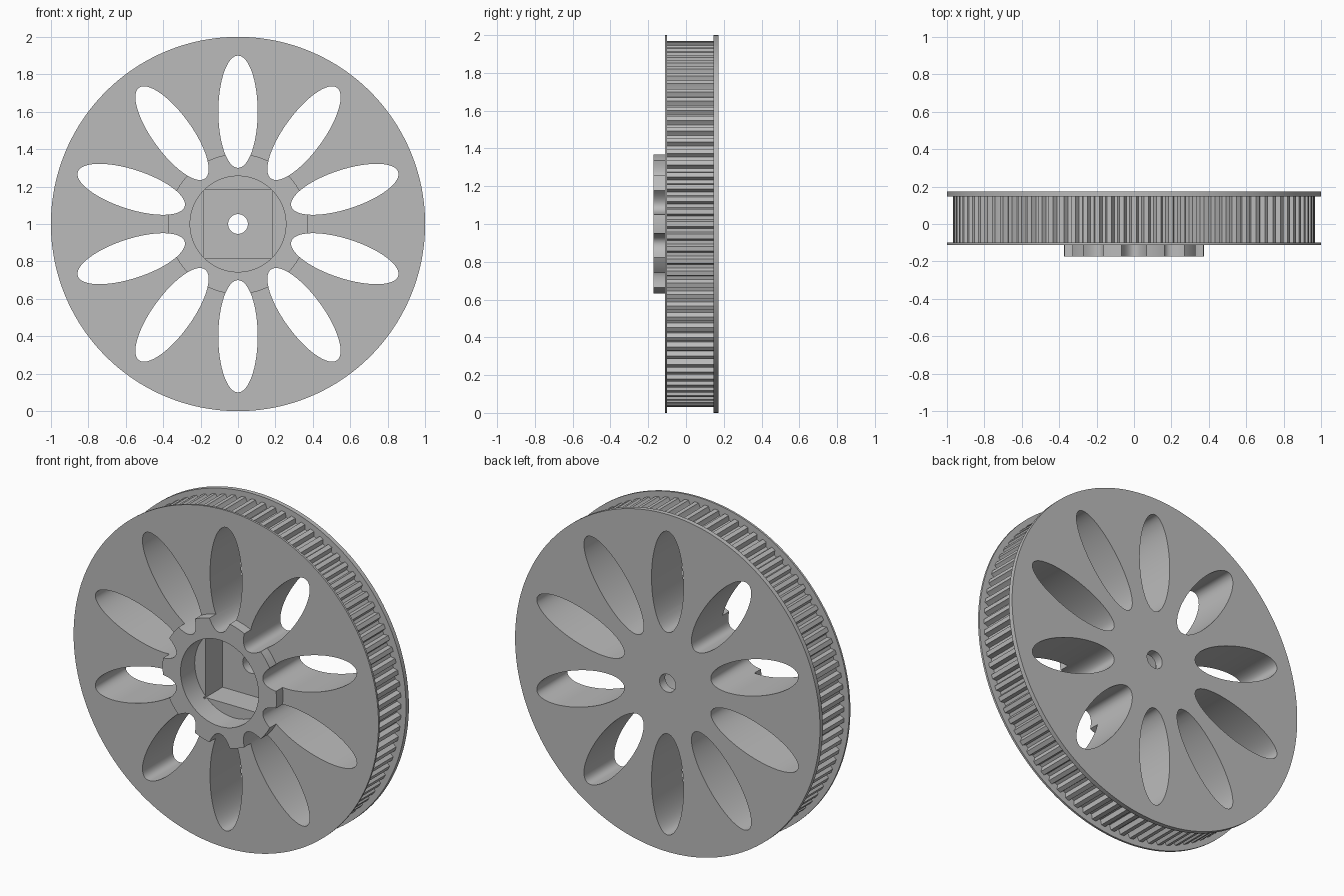
import bpy
import bmesh
from math import cos, sin, pi, radians

cube = bpy.data.objects.get("Cube")
if cube:
    bpy.data.objects.remove(cube, do_unlink=True)

AXLE_Z = 1.0
TEETH = 92
SPOKE_HOLES = 10

grey = bpy.data.materials.new("plain grey")
grey.use_nodes = True
grey.diffuse_color = (0.5, 0.5, 0.5, 1)
grey.node_tree.nodes["Principled BSDF"].inputs["Base Color"].default_value = (0.5, 0.5, 0.5, 1)


def circle(radius, count):
    return [(radius * sin(2 * pi * i / count), radius * cos(2 * pi * i / count))
            for i in range(count)]


def prism(name, outlines, y0, y1):
    """Extrude closed (x, z) outlines around the axle from y0 to y1."""
    bm = bmesh.new()
    for outline in outlines:
        face = bm.faces.new([bm.verts.new((x, y0, z + AXLE_Z)) for x, z in outline])
        side = bmesh.ops.extrude_face_region(bm, geom=[face])["geom"]
        moved = [v for v in side if isinstance(v, bmesh.types.BMVert)]
        bmesh.ops.translate(bm, verts=moved, vec=(0, y1 - y0, 0))
    bmesh.ops.recalc_face_normals(bm, faces=bm.faces[:])
    mesh = bpy.data.meshes.new(name)
    bm.to_mesh(mesh)
    bm.free()
    mesh.materials.append(grey)
    obj = bpy.data.objects.new(name, mesh)
    bpy.context.scene.collection.objects.link(obj)
    return obj


def combine(target, tool, operation):
    """Apply one boolean and discard the tool object."""
    mod = target.modifiers.new(tool.name, "BOOLEAN")
    mod.object = tool
    mod.operation = operation
    mod.solver = "EXACT"
    bpy.context.view_layer.update()
    evaluated = target.evaluated_get(bpy.context.evaluated_depsgraph_get())
    result = bpy.data.meshes.new_from_object(evaluated)
    target.modifiers.clear()
    target.data = result
    bpy.data.objects.remove(tool, do_unlink=True)


# Belt tooth outline: narrow ridges with rounded grooves between them
ridge = [(-0.19, 0.968), (0.19, 0.968), (0.26, 0.955),
         (0.36, 0.942), (0.64, 0.942), (0.74, 0.955)]
teeth = []
for i in range(TEETH):
    for step, radius in ridge:
        a = 2 * pi * (i + step) / TEETH
        teeth.append((radius * sin(a), radius * cos(a)))

# Elliptical openings spread around the wheel
petals = []
for i in range(SPOKE_HOLES):
    a = 2 * pi * i / SPOKE_HOLES
    petals.append([((0.6 + v) * sin(a) + u * cos(a), (0.6 + v) * cos(a) - u * sin(a))
                   for u, v in [(0.105 * p, 0.3 * q) for p, q in circle(1, 64)]])

# Solid wheel: toothed rim, two flanges and the front hub
wheel = prism("pulley_wheel", [teeth], -0.105, 0.16)
combine(wheel, prism("front_flange", [circle(1, 160)], -0.112, -0.1), "UNION")
combine(wheel, prism("back_flange", [circle(1, 160)], 0.146, 0.173), "UNION")
combine(wheel, prism("hub", [circle(0.374, 96)], -0.173, -0.105), "UNION")

# Openings: petals, round seat, square pocket and axle hole
s = 0.185
square = [(-s, -s), (s, -s), (s, s), (-s, s)]
combine(wheel, prism("petal_cutter", petals, -0.4, 0.4), "DIFFERENCE")
combine(wheel, prism("seat_cutter", [circle(0.256, 96)], -0.4, -0.04), "DIFFERENCE")
combine(wheel, prism("pocket_cutter", [square], -0.06, 0.12), "DIFFERENCE")
combine(wheel, prism("axle_cutter", [circle(0.053, 40)], 0, 0.4), "DIFFERENCE")

# Smooth curved walls, crisp edges
wheel.data.shade_smooth()
wheel.data.set_sharp_from_angle(angle=radians(25))
